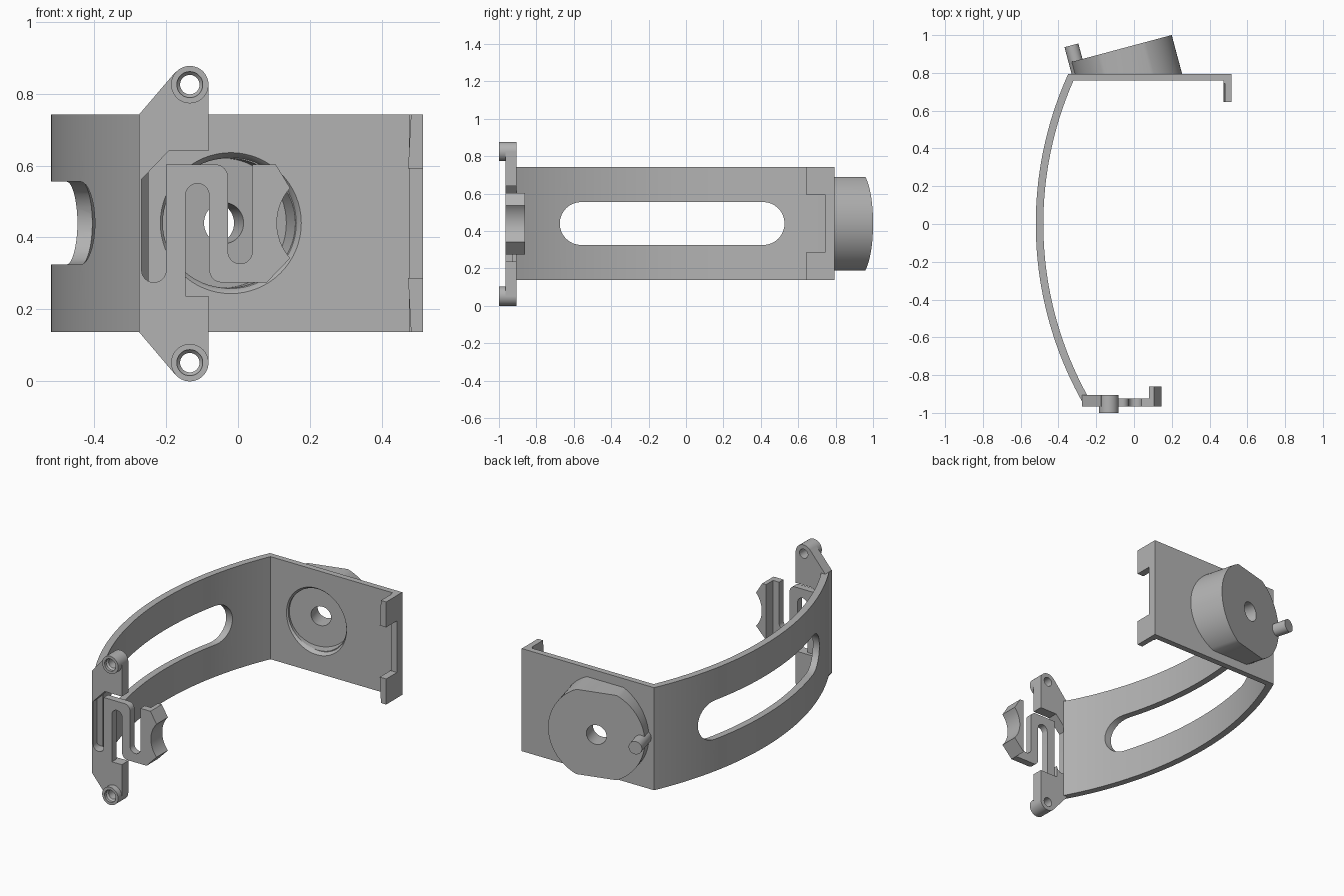
import bpy, bmesh
from math import sin, cos, asin, sqrt, radians, degrees, pi
from mathutils import Matrix, Vector

cube = bpy.data.objects.get("Cube")
if cube:
    bpy.data.objects.remove(cube)

GREY = (0.45, 0.45, 0.45, 1)
grey = bpy.data.materials.new("plain_grey")
grey.use_nodes = True
grey.diffuse_color = GREY
grey.node_tree.nodes["Principled BSDF"].inputs["Base Color"].default_value = GREY

MID = 0.44            # height of the centre line
LOW, HIGH = 0.137, 0.742


def arc(cx, cy, r, a, b, n=16):
    """Points on a circular arc, angles in degrees."""
    steps = [radians(a + (b - a) * i / n) for i in range(n + 1)]
    return [(cx + r * cos(t), cy + r * sin(t)) for t in steps]


def finish(name, bm):
    bmesh.ops.remove_doubles(bm, verts=bm.verts, dist=1e-5)
    bmesh.ops.recalc_face_normals(bm, faces=bm.faces)
    mesh = bpy.data.meshes.new(name)
    bm.to_mesh(mesh)
    bm.free()
    mesh.materials.append(grey)
    obj = bpy.data.objects.new(name, mesh)
    bpy.context.collection.objects.link(obj)
    return obj


def prism(name, pts, axis, lo, hi, matrix=None, floor=None):
    """Extrude a 2D outline along an axis; optionally trim it below y = floor."""
    place = {"x": lambda a, b, t: (t, a, b),
             "y": lambda a, b, t: (a, t, b),
             "z": lambda a, b, t: (a, b, t)}[axis]
    bm = bmesh.new()
    rings = [[bm.verts.new(place(a, b, t)) for a, b in pts] for t in (lo, hi)]
    n = len(pts)
    for ring in rings:
        bm.faces.new(ring)
    for i in range(n):
        j = (i + 1) % n
        bm.faces.new((rings[0][i], rings[0][j], rings[1][j], rings[1][i]))
    if matrix:
        bm.transform(matrix)
    if floor is not None:
        cut = bmesh.ops.bisect_plane(bm, geom=bm.verts[:] + bm.edges[:] + bm.faces[:],
                                     plane_co=(0, floor, 0), plane_no=(0, -1, 0),
                                     clear_outer=True)
        edges = [e for e in cut["geom_cut"] if isinstance(e, bmesh.types.BMEdge)]
        bmesh.ops.edgeloop_fill(bm, edges=edges)
    return finish(name, bm)


def lathe(name, profile, cx, cz, n=48):
    """Revolve a closed (radius, y) profile about an axis parallel to y."""
    bm = bmesh.new()
    loops = [[bm.verts.new((cx + r * cos(2 * pi * k / n), y, cz + r * sin(2 * pi * k / n)))
              for r, y in profile] for k in range(n)]
    m = len(profile)
    for k in range(n):
        a, b = loops[k], loops[(k + 1) % n]
        for i in range(m):
            j = (i + 1) % m
            bm.faces.new((a[i], a[j], b[j], b[i]))
    return finish(name, bm)


def cut(obj, cutters):
    bpy.context.view_layer.objects.active = obj
    for c in cutters:
        mod = obj.modifiers.new("cut", "BOOLEAN")
        mod.operation = "DIFFERENCE"
        mod.solver = "EXACT"
        mod.object = c
        bpy.ops.object.modifier_apply(modifier=mod.name)


# Curved strap with a long rounded slot
CX, R_OUT, R_IN = 1.405, 1.925, 1.885


def strap_edge(r, y0, y1):
    return arc(CX, 0, r, 180 - degrees(asin(y0 / r)), 180 - degrees(asin(y1 / r)), 48)


strap = prism("strap", strap_edge(R_OUT, -0.94, 0.795) + strap_edge(R_IN, 0.76, -0.905),
              "z", LOW, HIGH)
slot = prism("slot_cutter", arc(0.412, MID, 0.115, -90, 90) + arc(-0.56, MID, 0.115, 90, 270),
             "x", -0.8, -0.2)
cut(strap, [slot])

# Back plate and its two end hooks
plate = prism("back_plate", [(-0.348, 0.795), (-0.32, 0.76), (0.475, 0.76), (0.475, 0.745),
                             (0.515, 0.745), (0.515, 0.795)], "z", LOW, HIGH)
for name, inner, outer in (("lower_hook", 0.288, LOW), ("upper_hook", 0.592, HIGH)):
    prism(name, [(0.473, inner), (0.515, inner), (0.515, outer), (0.481, outer)],
          "y", 0.645, 0.765)

# Tilted hub, flattened above and below
tilt = Matrix.Translation(Vector((-0.066, 0.929, MID))) @ Matrix.Rotation(radians(15), 4, "Z")
R_HUB = 0.275
flat = degrees(asin(0.25 / R_HUB))
hub = prism("hub", arc(0, 0, R_HUB, -flat, flat, 32) + arc(0, 0, R_HUB, 180 - flat, 180 + flat, 32),
            "y", -0.4, 0, tilt, floor=0.785)


def tilted_rod(name, x, r, lo, hi, n=64, floor=None):
    return prism(name, arc(x, 0, r, 0, 360, n)[:-1], "y", lo, hi, tilt, floor)


tilted_rod("locating_pin", -0.252, 0.038, -0.14, 0.085, 32, 0.785)

# Dish, flared mouth and bore through plate and hub
dish = tilted_rod("dish_cutter", 0, 0.18, -0.3, -0.1025)
bore = tilted_rod("bore_cutter", 0, 0.057, -0.35, 0.05, 48)
flare = lathe("flare_cutter", [(0, 0.75), (0.204, 0.75), (0.196, 0.76), (0.189, 0.768),
                               (0.182, 0.783), (0, 0.783)], -0.02, MID, 64)
cut(plate, [flare, dish, bore])
cut(hub, [dish, bore])

# Front bracket with a rounded relief beside the spring
BX, BOSSES = -0.134, {"lower_boss": 0.052, "upper_boss": 0.825}
FRONT = -0.966
bracket = prism("front_bracket",
                [(-0.275, LOW), (-0.174, 0.018), (BX, 0.052), (-0.082, 0.052),
                 (-0.082, 0.238), (-0.2, 0.238)]
                + arc(-0.234, 0.309, 0.034, 0, -180)
                + [(-0.268, 0.562), (-0.193, 0.64), (-0.082, 0.64), (-0.082, 0.825),
                   (BX, 0.825), (-0.174, 0.86), (-0.275, HIGH)],
                "y", FRONT, -0.905)

# Hollow bosses at both bracket ends
for name, z in BOSSES.items():
    hole = lathe("hole_cutter", [(0, -1.1), (0.04, -1.1), (0.04, -0.8), (0, -0.8)], BX, z)
    cut(bracket, [hole])
    bpy.data.objects.remove(hole)
    lathe(name, [(0.052, -1), (0.052, -0.905), (0.027, -0.905), (0.027, -0.975),
                 (0.036, -0.985), (0.036, -1)], BX, z)

# Serpentine spring ending in a concave jaw
JX, JR, JH = 0.255, 0.147, 0.0975
half = degrees(asin(JH / JR))
jaw_edge = [(0.08, 0.603), (0.105, 0.603)] + arc(JX, MID, JR, 180 - half, 180 + half) \
    + [(0.08, 0.275)]
prism("serpentine_spring",
      [(-0.2, 0.236), (-0.2, 0.603)]
      + arc(-0.063, 0.568, 0.035, 90, 0, 8)
      + arc(0.006, 0.361, 0.034, 180, 360)
      + [(0.04, 0.603)] + jaw_edge
      + arc(-0.045, 0.31, 0.035, 270, 180, 8)
      + arc(-0.113, 0.517, 0.033, 0, 180)
      + [(-0.146, 0.236)],
      "y", FRONT, -0.925)
prism("jaw", jaw_edge, "y", FRONT, -0.86)

# Remove cutters, then smooth the round surfaces
for c in (slot, dish, bore, flare):
    bpy.data.objects.remove(c)
bpy.ops.object.select_all(action="DESELECT")
for obj in bpy.context.collection.objects:
    if obj.type == "MESH" and grey.name in obj.data.materials:
        obj.select_set(True)
        bpy.context.view_layer.objects.active = obj
bpy.ops.object.shade_smooth_by_angle(angle=radians(30))
